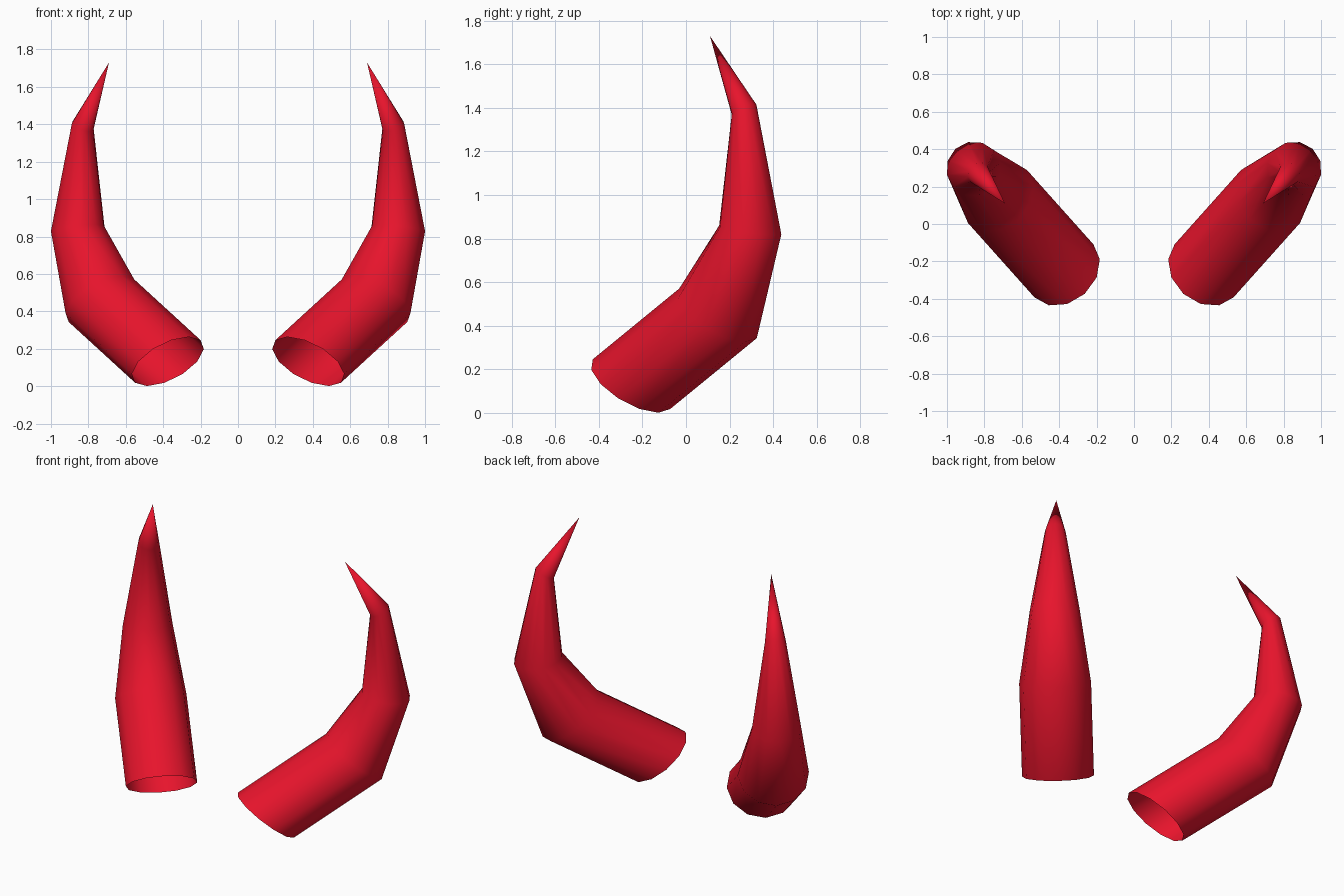
import bpy, bmesh
from math import sin, cos, radians, sqrt
from mathutils import Vector

if "Cube" in bpy.data.objects:
    bpy.data.objects.remove(bpy.data.objects["Cube"])

SIDES = 12
LEAN = radians(48)                                # heading of the horn's bending plane
OUT = Vector((cos(LEAN), sin(LEAN), 0))
ACROSS = Vector((sin(LEAN), -cos(LEAN), 0))
UP = Vector((0, 0, 1))

# centre, radius, sine of the ring's tilt
RINGS = [
    ((0.375, -0.25, 0.132), 0.212, -0.62),
    ((0.73, 0.147, 0.457), 0.212, -0.62),
    ((0.857, 0.295, 0.84), 0.147, -0.16),
    ((0.83, 0.267, 1.39), 0.062, 0.46),
]
TIP = Vector((0.69, 0.11, 1.73))

red = bpy.data.materials.new("red")
red.diffuse_color = (0.8, 0.007, 0.025, 1)
red.use_nodes = True
red.node_tree.nodes["Principled BSDF"].inputs["Base Color"].default_value = red.diffuse_color


def horn(name, side):
    bm = bmesh.new()

    def vert(p):
        return bm.verts.new((p.x * side, p.y, p.z))

    def face(verts):
        f = bm.faces.new(verts if side > 0 else verts[::-1])
        f.smooth = True

    # tilted cross-sections, open at the base
    loops = []
    for centre, r, tilt in RINGS:
        u = OUT * sqrt(1 - tilt * tilt) + UP * tilt
        angles = [radians(360 * i / SIDES) for i in range(SIDES)]
        loops.append([vert(Vector(centre) + r * (cos(a) * u + sin(a) * ACROSS))
                      for a in angles])
    tip = vert(TIP)

    # skin between cross-sections, then the point
    for i in range(SIDES):
        j = (i + 1) % SIDES
        for a, b in zip(loops, loops[1:]):
            face([a[i], b[i], b[j], a[j]])
        face([loops[-1][i], tip, loops[-1][j]])

    mesh = bpy.data.meshes.new(name)
    bm.to_mesh(mesh)
    bm.free()
    mesh.materials.append(red)
    bpy.context.collection.objects.link(bpy.data.objects.new(name, mesh))


horn("horn_right", 1)
horn("horn_left", -1)
